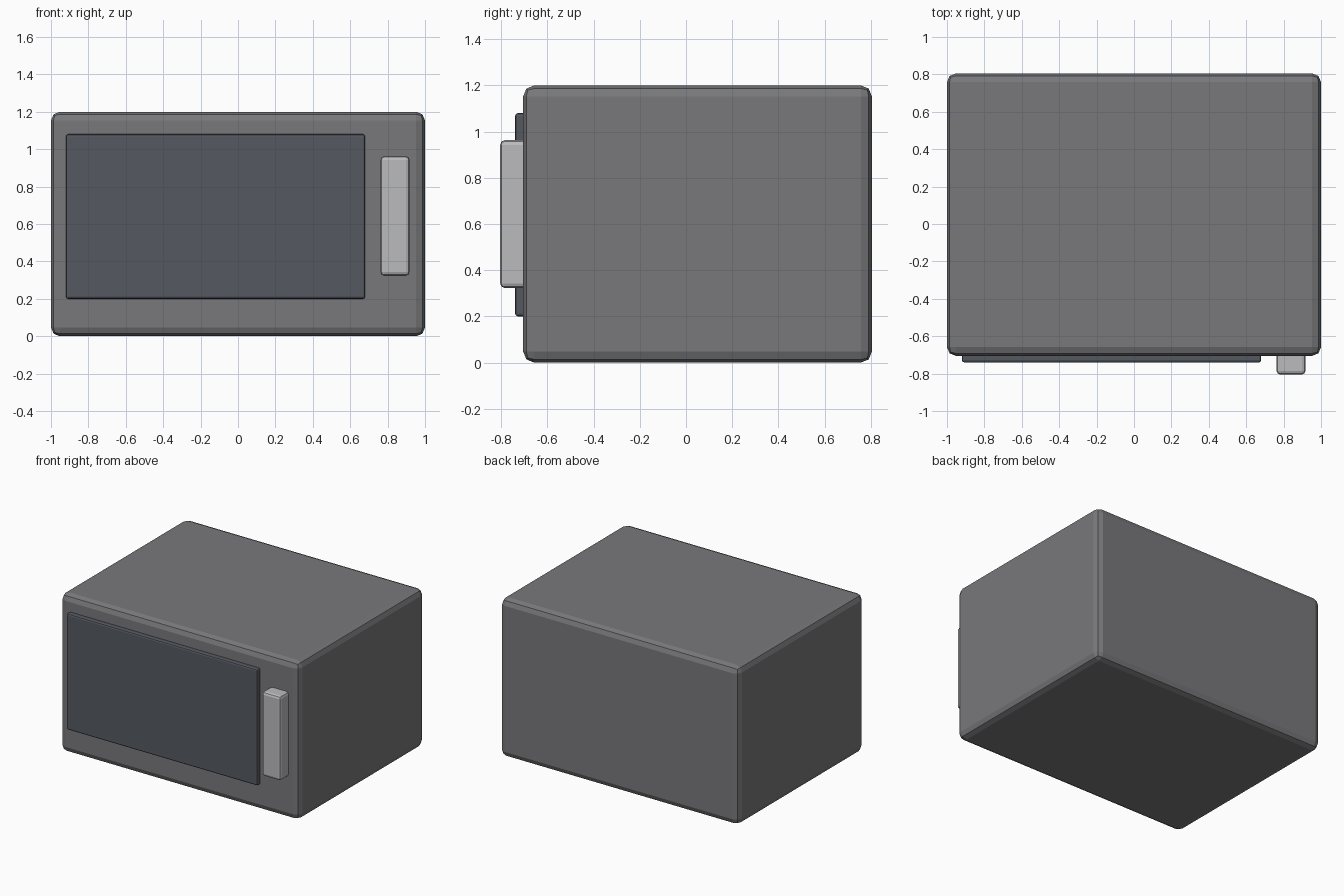
import bpy

if "Cube" in bpy.data.objects:
    bpy.data.objects.remove(bpy.data.objects["Cube"])


def material(name, color):
    mat = bpy.data.materials.new(name)
    mat.diffuse_color = (*color, 1)
    mat.use_nodes = True
    mat.node_tree.nodes["Principled BSDF"].inputs["Base Color"].default_value = mat.diffuse_color
    return mat


def rounded_box(name, low, high, bevel, mat):
    """Box between two corners with a two-step chamfer on every edge."""
    center = [(a + b) / 2 for a, b in zip(low, high)]
    bpy.ops.mesh.primitive_cube_add(size=1, location=center)
    ob = bpy.context.object
    ob.name = name
    ob.scale = [b - a for a, b in zip(low, high)]
    bpy.ops.object.transform_apply(location=False, rotation=False, scale=True)
    mod = ob.modifiers.new("rounded_edges", 'BEVEL')
    mod.width = bevel
    mod.segments = 2
    mod.limit_method = 'NONE'
    ob.data.materials.append(mat)
    return ob


casing_grey = material("casing_grey", (0.19, 0.19, 0.2))
door_dark = material("door_dark", (0.09, 0.1, 0.12))
handle_light = material("handle_light", (0.5, 0.5, 0.52))

# Main casing
rounded_box("casing", (-1, -0.705, 0), (1, 0.805, 1.2), 0.047, casing_grey)

# Door panel, slightly sunk into the front
rounded_box("door_panel", (-0.92, -0.74, 0.2), (0.68, -0.68, 1.08), 0.012, door_dark)

# Upright handle block beside the door
rounded_box("handle", (0.762, -0.805, 0.323), (0.917, -0.68, 0.963), 0.02, handle_light)
